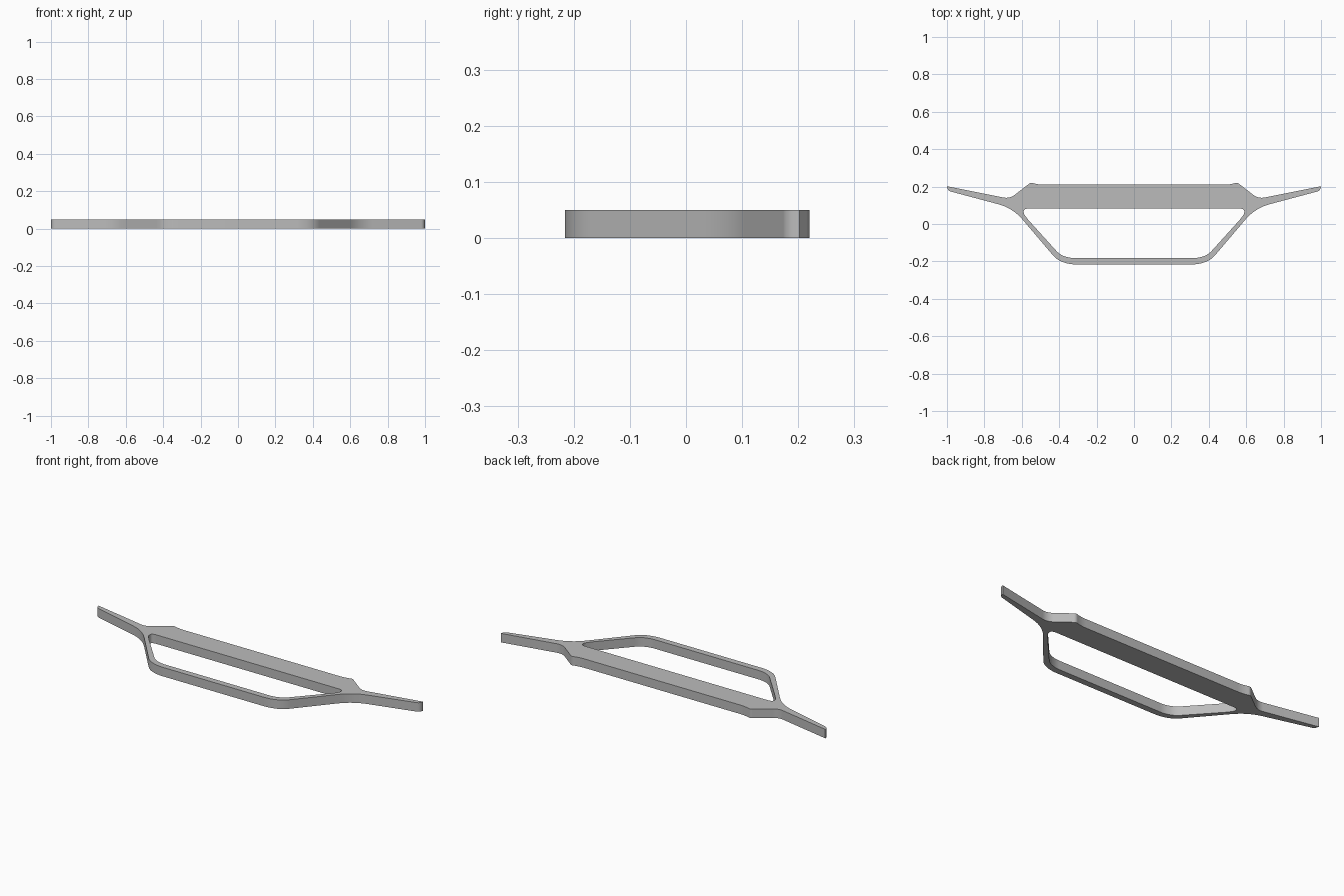
import bpy
import bmesh
from mathutils import Vector

THICKNESS = 0.05

cube = bpy.data.objects.get("Cube")
if cube:
    bpy.data.objects.remove(cube, do_unlink=True)

grey = bpy.data.materials.new("plain grey")
grey.use_nodes = True
colour = (0.5, 0.5, 0.5, 1)
grey.diffuse_color = colour
grey.node_tree.nodes["Principled BSDF"].inputs["Base Color"].default_value = colour


def mirrored(half):
    """Close a right-hand half profile with its left-hand mirror image."""
    return half + [(-x, y, r) for x, y, r in reversed(half)]


def rounded(profile, steps=8):
    """Replace each corner (x, y, setback) by a smooth curve."""
    points = []
    for i, (x, y, setback) in enumerate(profile):
        corner = Vector((x, y, 0))
        if setback == 0:
            points.append(corner)
            continue
        before = Vector((*profile[i - 1][:2], 0))
        after = Vector((*profile[(i + 1) % len(profile)][:2], 0))
        start = corner + (before - corner).normalized() * setback
        end = corner + (after - corner).normalized() * setback
        for k in range(steps + 1):
            t = k / steps
            points.append(start.lerp(corner, t).lerp(corner.lerp(end, t), t))
    return points


# Outer edge: raised back corners, swept wing tips, tapering front loop
outer = mirrored([
    (0.34, 0.21, 0), (0.51, 0.21, 0.03), (0.552, 0.222, 0.012),
    (0.665, 0.135, 0.035), (1.0, 0.202, 0), (0.996, 0.178, 0.018),
    (0.648, 0.085, 0.08), (0.41, -0.195, 0.04), (0.34, -0.216, 0.03),
])
# Opening between the back bar and the front loop
opening = mirrored([
    (0.605, 0.083, 0.045), (0.577, 0.035, 0.03),
    (0.395, -0.166, 0.03), (0.34, -0.182, 0.02),
])

bm = bmesh.new()
for profile in (outer, opening):
    verts = [bm.verts.new(p) for p in rounded(profile)]
    for a, b in zip(verts, verts[1:] + verts[:1]):
        bm.edges.new((a, b))

# Fill the plate around the opening, then give it thickness
bmesh.ops.triangle_fill(bm, edges=bm.edges[:], use_beauty=True, normal=(0, 0, 1))
raised = bmesh.ops.extrude_face_region(bm, geom=bm.faces[:], use_keep_orig=True)
top = [g for g in raised["geom"] if isinstance(g, bmesh.types.BMVert)]
bmesh.ops.translate(bm, verts=top, vec=(0, 0, THICKNESS))
bmesh.ops.recalc_face_normals(bm, faces=bm.faces[:])

mesh = bpy.data.meshes.new("frame_plate")
bm.to_mesh(mesh)
bm.free()
mesh.materials.append(grey)
plate = bpy.data.objects.new("frame_plate", mesh)
bpy.context.collection.objects.link(plate)

bpy.context.view_layer.objects.active = plate
plate.select_set(True)
bpy.ops.object.shade_smooth_by_angle()
